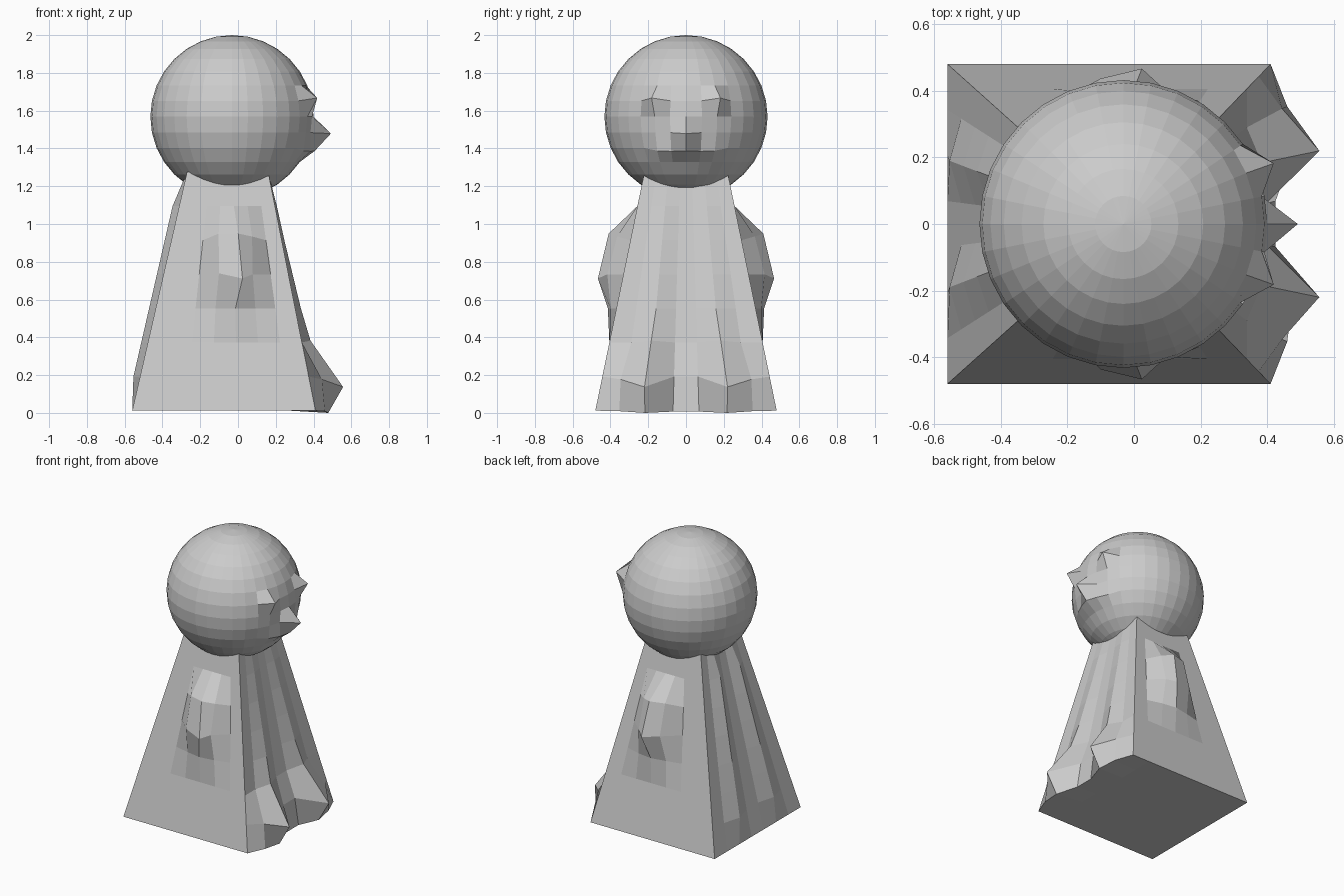
import bpy, bmesh
from math import atan2, degrees
from mathutils import Vector

if "Cube" in bpy.data.objects:
    bpy.data.objects.remove(bpy.data.objects["Cube"])

N = 7                      # grid cells along each side of the robe
Z0, Z1 = 0.012, 1.275      # robe bottom and top


def finish(bm, name):
    bmesh.ops.recalc_face_normals(bm, faces=bm.faces)
    mesh = bpy.data.meshes.new(name)
    bm.to_mesh(mesh)
    bm.free()
    ob = bpy.data.objects.new(name, mesh)
    bpy.context.collection.objects.link(ob)


# Robe: gridded tapered block, offsets keyed by (column, row) on each face
ARM = {   # on both y sides: dx, outward, dz
    (3, 5): (0.00, 0.085, 0.035), (4, 5): (0.02, 0.115, 0.035),
    (5, 5): (0.01, 0.07, 0.02),
    (3, 4): (0.01, 0.105, 0.005), (4, 4): (0.04, 0.135, -0.022),
    (5, 4): (0.00, 0.085, 0.00),
    (3, 3): (0.00, 0.025, 0.00), (4, 3): (0.00, 0.045, 0.00),
    (5, 3): (0.00, 0.03, 0.00),
}
FOOT = {  # on the +x side, mirrored in y: dx, outward, dz
    (1, 0): (0.05, 0.01, -0.003), (2, 0): (0.068, 0.012, -0.012),
    (3, 0): (0.015, 0.0, -0.005),
    (1, 1): (0.07, 0.03, -0.015), (2, 1): (0.182, 0.03, -0.055),
    (3, 1): (0.025, 0.0, 0.0),
    (2, 2): (0.045, 0.01, 0.01), (2, 3): (0.03, 0.0, 0.0),
    (2, 4): (0.022, 0.0, 0.0), (2, 5): (0.014, 0.0, 0.0),
    (2, 6): (0.01, 0.0, 0.0),
}
bm = bmesh.new()
bmesh.ops.create_cube(bm, size=1)
bmesh.ops.subdivide_edges(bm, edges=bm.edges[:], cuts=N - 1, use_grid_fill=True)
for v in bm.verts:
    i, j, k = (round((c + 0.5) * N) for c in v.co)
    t = k / N
    x = -0.075 + 0.02 * t + (0.485 - 0.27 * t) * (2 * i / N - 1)
    y = (0.48 - 0.26 * t) * (2 * j / N - 1)
    z = Z0 + (Z1 - Z0) * t
    side = 1 if j > N / 2 else -1
    d = (0, 0, 0)
    if j in (0, N):
        d = ARM.get((i, k), d)
    elif i == N:
        d = FOOT.get((min(j, N - j), k), d)
    elif i == 0 and j in (2, 5) and 0 < k < N:
        d = (-0.035, 0, 0)          # back folds
    v.co = Vector((x + d[0], y + side * d[1], z + d[2]))
finish(bm, "robe")

# Head: sphere with pulled vertices for nose, eyes and mouth
FACE = {  # (segment from +x, ring from equator): dx, outward y, dz
    (0, -1): (0.10, 0.0, -0.005),
    (2, 1): (0.06, 0.02, 0.015),
    (0, -2): (0.04, 0.0, -0.015), (1, -2): (0.025, 0.0, -0.018),
    (2, -2): (0.01, 0.0, -0.015),
}
bm = bmesh.new()
bmesh.ops.create_uvsphere(bm, u_segments=32, v_segments=16, radius=0.432)
for v in bm.verts:
    p = v.co.copy()
    seg = round(degrees(atan2(p.y, p.x)) / 11.25)
    ring = round(degrees(atan2(p.z, p.xy.length)) / 11.25)
    d = FACE.get((abs(seg), ring), (0, 0, 0))
    side = 1 if p.y > 0 else -1
    v.co = p + Vector((-0.032 + d[0], side * d[1], 1.568 + d[2]))
finish(bm, "head")
